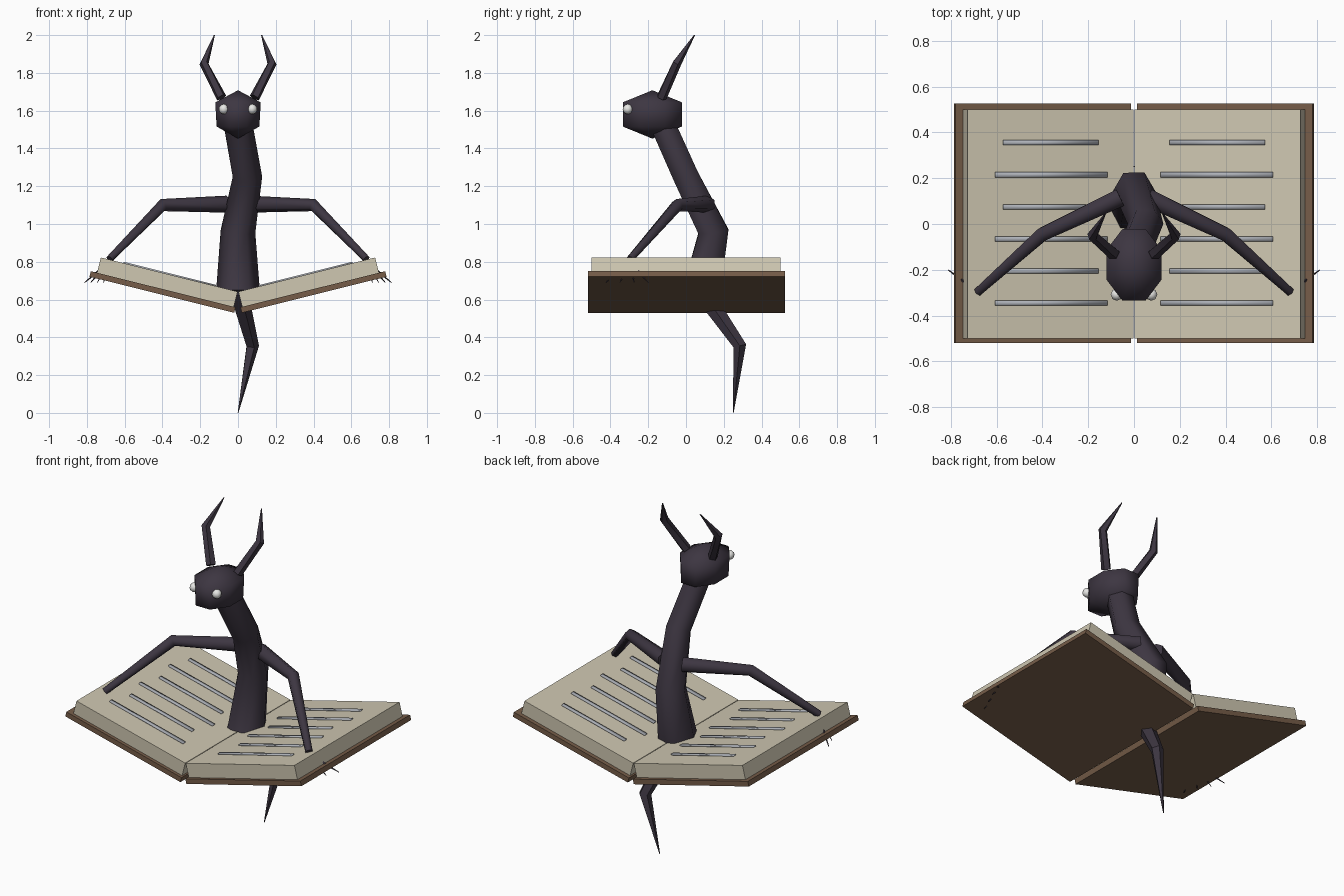
import bpy, bmesh, math
from mathutils import Matrix, Vector

if "Cube" in bpy.data.objects:
    bpy.data.objects.remove(bpy.data.objects["Cube"])


def material(name, rgb):
    m = bpy.data.materials.new(name)
    m.diffuse_color = (*rgb, 1)
    m.use_nodes = True
    m.node_tree.nodes["Principled BSDF"].inputs["Base Color"].default_value = m.diffuse_color
    return m


SKIN = material("dark_skin", (0.047, 0.037, 0.054))
COVER = material("brown_cover", (0.18, 0.108, 0.065))
PAPER = material("paper", (0.62, 0.57, 0.44))
INK = material("grey_lines", (0.42, 0.44, 0.48))
EYE = material("pale_eye", (0.8, 0.8, 0.78))


def finish(name, bm, mat, smooth=0):
    bmesh.ops.recalc_face_normals(bm, faces=bm.faces)
    me = bpy.data.meshes.new(name)
    bm.to_mesh(me)
    bm.free()
    me.materials.append(mat)
    ob = bpy.data.objects.new(name, me)
    bpy.context.collection.objects.link(ob)
    if smooth:
        bpy.ops.object.select_all(action='DESELECT')
        bpy.context.view_layer.objects.active = ob
        ob.select_set(True)
        bpy.ops.object.shade_smooth_by_angle(angle=math.radians(smooth))
    return ob


def add_box(bm, lo, hi, mtx):
    lo, hi = Vector(lo), Vector(hi)
    m = mtx @ Matrix.Translation((lo + hi) / 2) @ Matrix.Diagonal((*(hi - lo), 1))
    bmesh.ops.create_cube(bm, size=1, matrix=m)


def add_tube(bm, pts, ref, sides):
    """Loft of (x, y, z, radius) stations; ref steers the first corner."""
    ps = [Vector(p[:3]) for p in pts]
    rings = []
    for i, p in enumerate(ps):
        t = Vector()
        if i > 0:
            t += (p - ps[i - 1]).normalized()
        if i < len(ps) - 1:
            t += (ps[i + 1] - p).normalized()
        t.normalize()
        a = (Vector(ref) - t * t.dot(Vector(ref))).normalized()
        b = t.cross(a)
        rings.append([bm.verts.new(p + pts[i][3] * (
            a * math.cos(math.tau * k / sides) + b * math.sin(math.tau * k / sides)))
            for k in range(sides)])
    for r, q in zip(rings, rings[1:]):
        for k in range(sides):
            j = (k + 1) % sides
            bm.faces.new((r[k], r[j], q[j], q[k]))
    bm.faces.new(rings[0])
    bm.faces.new(rings[-1])


def tube(name, pts, ref, sides, smooth=0):
    bm = bmesh.new()
    add_tube(bm, pts, ref, sides)
    return finish(name, bm, SKIN, smooth)


# Open book: each half is tilted up from the spine
half = Matrix.Translation((0.02, 0, 0.53)) @ Matrix.Rotation(math.radians(-14), 4, 'Y')
for side, s in (("right", 1), ("left", -1)):
    m = Matrix.Diagonal((s, 1, 1, 1)) @ half

    bm = bmesh.new()
    add_box(bm, (0, -0.52, 0), (0.79, 0.525, 0.03), m)
    finish("cover_" + side, bm, COVER)

    bm = bmesh.new()
    add_box(bm, (0.0096, -0.5, 0.03), (0.756, 0.5, 0.113), m)
    finish("pages_" + side, bm, PAPER)

    # Raised text lines, alternating short and long
    bm = bmesh.new()
    for i in range(6):
        u0, u1 = ((0.169, 0.598), (0.129, 0.634))[i % 2]
        y = 0.355 - 0.14 * i
        add_box(bm, (u0, y - 0.011, 0.111), (u1, y + 0.011, 0.12), m)
    finish("page_lines_" + side, bm, INK, 180)

    # Arm reaching to the page
    tube("arm_" + side, [(s * 0.06, 0.115, 1.105, 0.045), (s * 0.40, -0.045, 1.10, 0.034),
                         (s * 0.68, -0.295, 0.815, 0.021)], (0, 0, 1), 6, 65)

    # Fingers piercing the book edge
    bm = bmesh.new()
    for x, y in ((0.812, -0.2), (0.78, -0.275), (0.745, -0.35), (0.712, -0.425)):
        add_tube(bm, [(s * 0.68, -0.295, 0.80, 0.012), (s * x, y, 0.69, 0.002)], (0, 0, 1), 4)
    finish("fingers_" + side, bm, SKIN)

    # Horn
    tube("horn_" + side, [(s * 0.088, -0.13, 1.67, 0.028), (s * 0.18, -0.05, 1.85, 0.025),
                          (s * 0.125, 0.045, 2.0, 0.003)], (0, 1, 0), 5, 40)

    # Eye
    bm = bmesh.new()
    bmesh.ops.create_uvsphere(bm, u_segments=8, v_segments=6, radius=0.027,
                              matrix=Matrix.Translation((s * 0.075, -0.308, 1.608)))
    finish("eye_" + side, bm, EYE, 180)

# Long bending body
tube("body", [(0, 0.08, 0.63, 0.117), (0, 0.145, 0.96, 0.092),
              (0.05, 0.0, 1.25, 0.078), (0, -0.125, 1.53, 0.076)], (1, 0, 0), 6, 65)

# Tail below the spine
tube("tail", [(0, 0.08, 0.65, 0.052), (0.075, 0.285, 0.355, 0.036),
              (0, 0.25, 0.0, 0.002)], (1, 0, 0), 5, 40)

# Head: coarse sphere, a little narrower at the jaw
bm = bmesh.new()
bmesh.ops.create_uvsphere(bm, u_segments=8, v_segments=3, radius=1,
                          matrix=Matrix.Rotation(math.pi / 8, 4, 'Z'))
for v in bm.verts:
    k = 1 + 0.06 * v.co.z
    v.co = Vector((v.co.x * 0.146 * k, v.co.y * 0.196, v.co.z * 0.128))
    v.co += Vector((0, -0.178, 1.58))
finish("head", bm, SKIN, 180)
